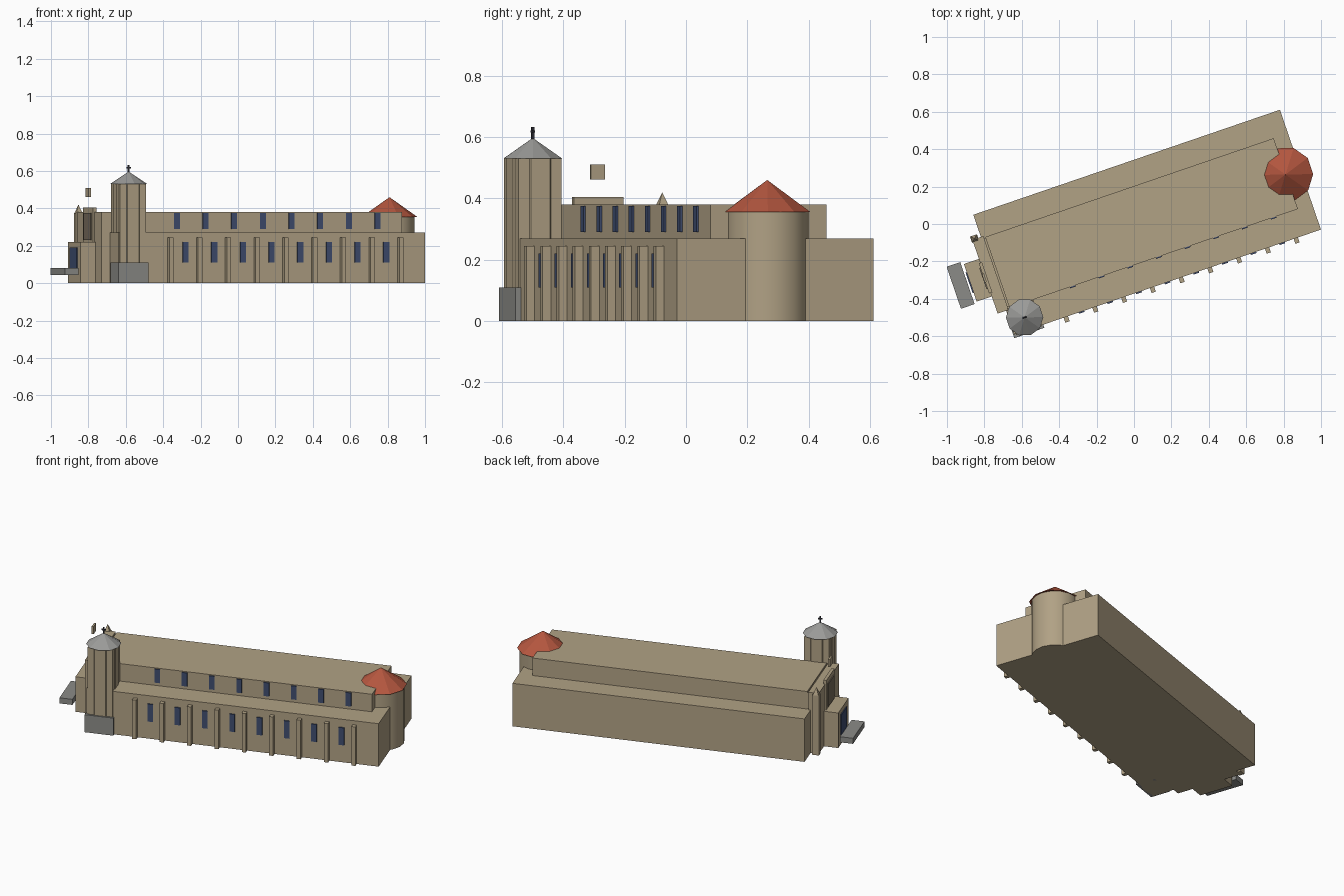
import bpy, bmesh, math
from mathutils import Matrix

if "Cube" in bpy.data.objects:
    bpy.data.objects.remove(bpy.data.objects["Cube"])

# The church is laid out along u (length) and v (width), then turned on the ground
TURN = Matrix.Rotation(math.radians(18.9), 4, 'Z')


def material(name, rgb):
    m = bpy.data.materials.new(name)
    m.diffuse_color = (*rgb, 1)
    m.use_nodes = True
    m.node_tree.nodes["Principled BSDF"].inputs["Base Color"].default_value = m.diffuse_color
    return m


STONE = material("sandstone", (0.44, 0.36, 0.235))
GREY = material("grey_stone", (0.26, 0.26, 0.245))
SLATE = material("slate_roof", (0.33, 0.33, 0.32))
RED = material("red_tile", (0.46, 0.095, 0.05))
GLASS = material("blue_glass", (0.05, 0.075, 0.16))
PANEL = material("brown_panel", (0.19, 0.155, 0.11))
IRON = material("dark_iron", (0.03, 0.03, 0.04))


def finish(name, bm, mat, smooth=False):
    bm.transform(TURN)
    me = bpy.data.meshes.new(name)
    bm.to_mesh(me)
    bm.free()
    me.materials.append(mat)
    ob = bpy.data.objects.new(name, me)
    bpy.context.collection.objects.link(ob)
    if smooth:
        bpy.ops.object.select_all(action='DESELECT')
        ob.select_set(True)
        bpy.context.view_layer.objects.active = ob
        bpy.ops.object.shade_smooth_by_angle(angle=math.radians(40))
    return ob


def box(name, u, v, z, mat):
    """Box from (min, max) pairs."""
    bm = bmesh.new()
    mid = [(a + b) / 2 for a, b in (u, v, z)]
    size = [b - a for a, b in (u, v, z)]
    bmesh.ops.create_cube(bm, size=1, matrix=Matrix.Translation(mid) @ Matrix.Diagonal((*size, 1)))
    return finish(name, bm, mat)


def cone(name, u, v, z0, z1, r0, r1, sides, mat, smooth=False, spin=0.0):
    bm = bmesh.new()
    bmesh.ops.create_cone(bm, cap_ends=True, segments=sides, radius1=r0, radius2=r1, depth=z1 - z0,
                          matrix=Matrix.Translation((u, v, (z0 + z1) / 2)) @ Matrix.Rotation(spin, 4, 'Z'))
    return finish(name, bm, mat, smooth)


# Main masses
box("aisles", (-0.797, 0.936), (-0.352, 0.325), (0, 0.27), STONE)
box("nave", (-0.775, 0.855), (-0.208, 0.192), (0.2, 0.38), STONE)
box("facade", (-0.845, -0.783), (-0.217, 0.20), (0, 0.38), STONE)
box("facade_link", (-0.783, -0.77), (-0.2, 0.185), (0.1, 0.37), STONE)

# Apse with tiled cone
cone("apse", 0.852, -0.012, 0, 0.355, 0.135, 0.135, 16, STONE, True)
cone("apse_roof", 0.852, -0.012, 0.355, 0.46, 0.148, 0, 10, RED)

# South side: buttresses and two rows of windows
for i in range(9):
    u = -0.506 + 0.1625 * i
    box("buttress", (u - 0.012, u + 0.012), (-0.38, -0.34), (0, 0.245), STONE)
for i in range(8):
    u = -0.418 + 0.162 * i
    box("aisle_window", (u - 0.016, u + 0.016), (-0.359, -0.350), (0.11, 0.22), GLASS)
    box("clerestory_window", (u - 0.016, u + 0.016), (-0.215, -0.206), (0.29, 0.375), GLASS)

# Bell tower: core, corner piers, slate cone and cross on a grey base
TU, TV = -0.715, -0.283
box("tower_base", (-0.803, -0.633), (-0.37, -0.245), (0, 0.11), GREY)
cone("tower_core", TU, TV, 0, 0.53, 0.085, 0.085, 8, STONE, spin=math.pi / 8)
for su in (-1, 1):
    for sv in (-1, 1):
        cu, cv = TU + 0.052 * su, TV + 0.052 * sv
        box("tower_pier", (cu - 0.022, cu + 0.022), (cv - 0.022, cv + 0.022), (0.05, 0.53), STONE)
cone("tower_roof", TU, TV, 0.53, 0.597, 0.1, 0, 10, SLATE)
box("cross_upright", (TU - 0.004, TU + 0.004), (TV - 0.004, TV + 0.004), (0.59, 0.632), IRON)
box("cross_arm", (TU - 0.012, TU + 0.012), (TV - 0.004, TV + 0.004), (0.614, 0.621), IRON)

# West front: porch, door, step, framed panel and raised block
box("porch", (-0.93, -0.84), (-0.12, 0.092), (0, 0.22), STONE)
box("door", (-0.936, -0.928), (-0.07, 0.045), (0.06, 0.19), GLASS)
box("entrance_slab", (-1.022, -0.945), (-0.129, 0.108), (0.045, 0.08), GREY)
box("gable_block", (-0.853, -0.835), (-0.1, 0.07), (0.22, 0.405), STONE)
box("facade_panel", (-0.859, -0.851), (-0.075, 0.045), (0.23, 0.375), PANEL)
box("bell_block", (-0.857, -0.845), (-0.038, 0.01), (0.462, 0.51), STONE)

# Corner pier with pinnacle
box("corner_pier", (-0.852, -0.812), (0.185, 0.22), (0, 0.375), STONE)
cone("pinnacle", -0.832, 0.203, 0.375, 0.42, 0.024, 0, 4, STONE, spin=math.pi / 4)
